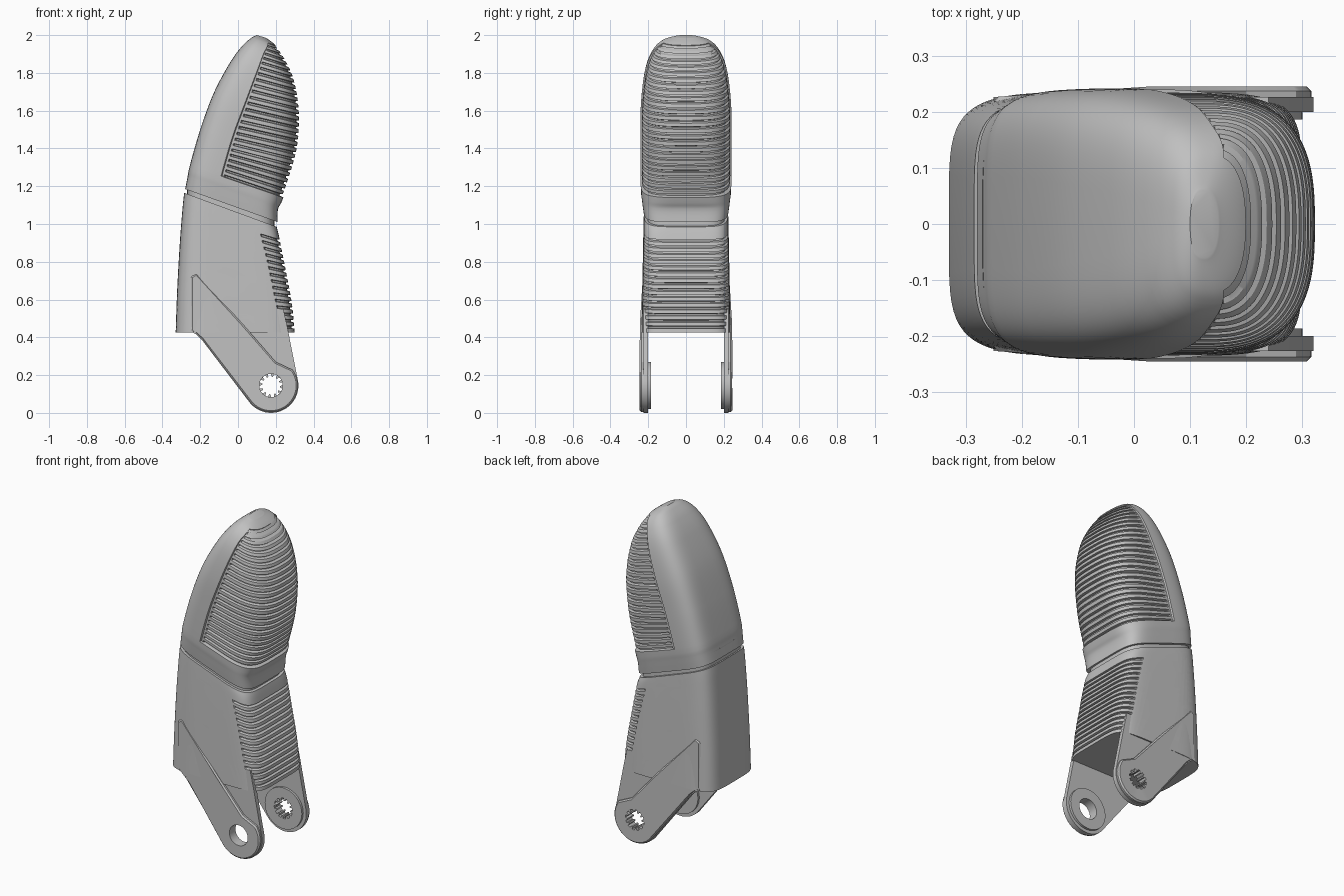
import bpy, bmesh
from math import cos, sin, pi, acos, hypot

old = bpy.data.objects.get("Cube")
if old:
    bpy.data.objects.remove(old, do_unlink=True)

grey = bpy.data.materials.new("plain grey")
grey.use_nodes = True
tone = (0.53, 0.53, 0.53, 1)
grey.diffuse_color = tone
grey.node_tree.nodes["Principled BSDF"].inputs["Base Color"].default_value = tone


def make(name, verts, faces):
    mesh = bpy.data.meshes.new(name)
    mesh.from_pydata(verts, [], faces)
    bm = bmesh.new()
    bm.from_mesh(mesh)
    bmesh.ops.recalc_face_normals(bm, faces=bm.faces)
    bm.to_mesh(mesh)
    bm.free()
    mesh.materials.append(grey)
    ob = bpy.data.objects.new(name, mesh)
    bpy.context.collection.objects.link(ob)
    return ob


def activate(ob):
    bpy.ops.object.select_all(action='DESELECT')
    ob.select_set(True)
    bpy.context.view_layer.objects.active = ob


def smooth(ob, angle=0.5):
    activate(ob)
    bpy.ops.object.shade_smooth_by_angle(angle=angle)


def apply_modifier(ob, kind, **settings):
    mod = ob.modifiers.new(kind.lower(), kind)
    for key, value in settings.items():
        setattr(mod, key, value)
    activate(ob)
    bpy.ops.object.modifier_apply(modifier=mod.name)


def cut(ob, cutter):
    apply_modifier(ob, 'BOOLEAN', operation='DIFFERENCE', solver='EXACT', object=cutter)
    bpy.data.objects.remove(cutter, do_unlink=True)


# Smooth interpolation between key rows of a loft
def row_at(rows, t):
    last = len(rows) - 1
    i = min(int(t), last - 1)
    f = t - i
    p0, p1, p2, p3 = (rows[max(0, min(last, i + j))] for j in (-1, 0, 1, 2))
    return [b + f / 2 * (c - a + f * (2 * a - 5 * b + 4 * c - d + f * (3 * (b - c) + d - a)))
            for a, b, c, d in zip(p0, p1, p2, p3)]


def signed_pow(v, e):
    return abs(v) ** e * (1 if v >= 0 else -1)


# One rounded-box ring, with the grip area on its +x side pushed in
def ring(row, rim, groove, back=22, grip=30):
    lx, lz, rx, rz, width, border, nl, nr = row
    a, mid = (rx - lx) / 2, (rx + lx) / 2

    def angle_at(offset):
        f = max(-0.95, min(0.9, (border - mid) / a)) + offset
        return acos(signed_pow(f, (nr if f > 0 else nl) / 2))

    edge, inner = angle_at(0), angle_at(0.09)
    angles = [(pi + (edge - pi) * i / back, 0) for i in range(back + 1)]
    angles += [(angle_at(0.02), rim), (angle_at(0.06), rim)]
    angles += [(inner * (1 - i / grip), rim + groove) for i in range(grip + 1)]
    half = []
    for th, depth in angles:
        c, s = cos(th), max(0, sin(th))
        n = nr if c > 0 else nl
        u, v = signed_pow(c, 2 / n), s ** (2 / n)
        gx, gy = signed_pow(u, n - 1) / a, v ** (n - 1) / width
        g = hypot(gx, gy)
        x, y = mid + a * u - depth * gx / g, width * v - depth * gy / g
        half.append((x, y, lz + (rz - lz) * (x - lx) / (rx - lx)))
    return half + [(x, -y, z) for x, y, z in half[-2:0:-1]]


def loft(name, rows, start, end, ribs, rim=0.0, groove=0.014):
    last = len(rows) - 1
    stations = [(start * i / 8, 0, 0) for i in range(9)]
    # Space the ribs evenly along the +x outline
    steps = 600
    ts = [start + (end - start) * i / steps for i in range(steps + 1)]
    pts = [row_at(rows, t)[2:4] for t in ts]
    run = [0]
    for p, q in zip(pts, pts[1:]):
        run.append(run[-1] + hypot(q[0] - p[0], q[1] - p[1]))
    for r in range(ribs):
        for part, depth in ((0.1, groove), (0.33, groove), (0.45, 0), (0.75, 0), (1, 0)):
            goal = run[-1] * (r + part) / ribs
            k = next(i for i, d in enumerate(run) if d >= goal - 1e-9)
            stations.append((ts[k], rim, depth))
    stations += [(end + (last - end) * i / 10, 0, 0) for i in range(1, 11)]
    rings = [ring(row_at(rows, t), e, g) for t, e, g in stations]
    n = len(rings[0])
    faces = [(k * n + i, k * n + (i + 1) % n, k * n + n + (i + 1) % n, k * n + n + i)
             for k in range(len(rings) - 1) for i in range(n)]
    faces += [tuple(range(n)), tuple(range(len(rings) * n - n, len(rings) * n))]
    return make(name, [p for r in rings for p in r], faces)


# Sink a convex panel with sloped walls into both sides
def sink_panel(ob, outline, floor, slope):
    lines = []
    for (ax, az), (bx, bz) in zip(outline, outline[1:] + outline[:1]):
        d = hypot(bx - ax, bz - az)
        lines.append((ax, az, (bz - az) / d, (ax - bx) / d))
    bm = bmesh.new()
    bm.from_mesh(ob.data)

    def on_side(p):
        return abs(p.y) > 0.16 and 0.45 < p.z < 1.1 and -0.24 < p.x < 0.19

    for inset in (0, slope):
        for ax, az, nx, nz in lines:
            faces = [f for f in bm.faces if on_side(f.calc_center_median())]
            geom = set(faces)
            for f in faces:
                geom.update(f.edges, f.verts)
            bmesh.ops.bisect_plane(bm, geom=list(geom), dist=1e-4, plane_no=(nx, 0, nz),
                                   plane_co=(ax + nx * inset, 0, az + nz * inset))
    for v in bm.verts:
        if on_side(v.co):
            depth = min((v.co.x - ax) * nx + (v.co.z - az) * nz for ax, az, nx, nz in lines)
            f = max(0, min(1, depth / slope))
            target = floor if v.co.y > 0 else -floor
            v.co.y += f * (target - v.co.y)
    bm.to_mesh(ob.data)
    bm.free()


# Flat outline in x and z, extruded between two y positions
def prism(name, outline, y0, y1, taper=0.0):
    n = len(outline)
    verts = [(x, y0, z) for x, z in outline]
    verts += [(x, y1 + taper * min(0, x) * (1 if y1 > 0 else -1), z) for x, z in outline]
    faces = [tuple(range(n)), tuple(range(n, 2 * n))]
    faces += [(i, (i + 1) % n, n + (i + 1) % n, n + i) for i in range(n)]
    return make(name, verts, faces)


def arc(cx, cz, r, a0, a1, n):
    return [(cx + r * cos(a0 + (a1 - a0) * i / n), cz + r * sin(a0 + (a1 - a0) * i / n))
            for i in range(n + 1)]


def rounded(points, amount=0.03, n=4):
    out = []
    for i, (x, z) in enumerate(points):
        (ax, az), (bx, bz) = [(x + (qx - x) * amount / hypot(qx - x, qz - z),
                               z + (qz - z) * amount / hypot(qx - x, qz - z))
                              for qx, qz in (points[i - 1], points[(i + 1) % len(points)])]
        for t in (k / n for k in range(n + 1)):
            out.append(((1 - t) ** 2 * ax + 2 * t * (1 - t) * x + t * t * bx,
                        (1 - t) ** 2 * az + 2 * t * (1 - t) * z + t * t * bz))
    return out


# Rows: back x, z, grip x, z, half width, grip border x, back and grip squareness
tip_rows = [
    (-.28, 1.185, .21, 1.01, .225, -.1, 5, 5),
    (-.267, 1.25, .212, 1.08, .234, -.1, 5, 5),
    (-.255, 1.31, .24, 1.14, .24, -.09, 5, 4),
    (-.2, 1.5, .315, 1.38, .242, -.03, 5, 3),
    (-.13, 1.69, .33, 1.58, .238, .04, 4.5, 2.8),
    (-.045, 1.85, .306, 1.75, .217, .1, 4, 2.6),
    (.02, 1.94, .26, 1.86, .182, .135, 3.5, 2.5),
    (.07, 1.985, .205, 1.94, .13, .16, 3, 2.4),
    (.1, 2, .15, 1.985, .06, .14, 2.5, 2.2)]
body_rows = [
    (-.33, .425, .3, .425, .235, .22, 5, 6),
    (-.322, .65, .285, .58, .232, .18, 5, 6),
    (-.308, .9, .25, .77, .228, .14, 5, 6),
    (-.293, 1.09, .218, .93, .224, .1, 5, 6),
    (-.285, 1.165, .205, .985, .222, .1, 5, 5)]
neck_rows = [
    (-.27, 1.13, .192, .965, .208, 0, 5, 5),
    (-.27, 1.24, .192, 1.06, .208, 0, 5, 5)]

smooth(loft("fingertip", tip_rows, 2, 7, 25, rim=0.008))
smooth(loft("neck_joint", neck_rows, 0.5, 0.6, 0))
body = loft("lower_body", body_rows, 0.2, 3.05, 15)
sink_panel(body, rounded([(-.145, 1.035), (-.01, 1.01), (.155, .56), (.12, .53), (-.185, .88)]),
           0.212, 0.014)
smooth(body)

# Fork arms with pivot holes
px, pz, pr = .175, .145, .145
hub = arc(px, pz, pr, pi * 1.22, pi * 2.05, 28)
inner = [(-.25, .43), (-.225, .418), (-.19, .385)] + hub + [(.26, .46), (.24, .55), (-.2, .55)]
outer = [(-.25, .43), (-.225, .42), (-.19, .388)] + \
    arc(px, pz, pr - .004, pi * 1.22, pi * 2.2, 30) + [(.2, .27), (.03, .465), (-.22, .74), (-.25, .72)]
plain_hole = arc(px, pz, .062, 0, 2 * pi, 32)[:-1]
toothed_hole = [(px + r * cos(pi / 6 * (i + o)), pz + r * sin(pi / 6 * (i + o)))
                for i in range(12) for o, r in ((0, .062), (.5, .062), (.6, .047), (.9, .047))]
boss = arc(px, pz, .125, 0, 2 * pi, 40)[:-1]

for side, label, hole in ((1, "left", toothed_hole), (-1, "right", plain_hole)):
    parts = [prism(label + "_arm", inner, side * .2, side * .226),
             prism(label + "_arm_plate", outer, side * .21, side * .245, taper=.075),
             prism(label + "_pivot_boss", boss, side * .186, side * .215)]
    apply_modifier(parts[1], 'BEVEL', width=.014, segments=1, angle_limit=0.9, limit_method='ANGLE')
    for part in parts:
        cut(part, prism("hole_cutter", hole, side * .1, side * .3))
        smooth(part, 0.4)
